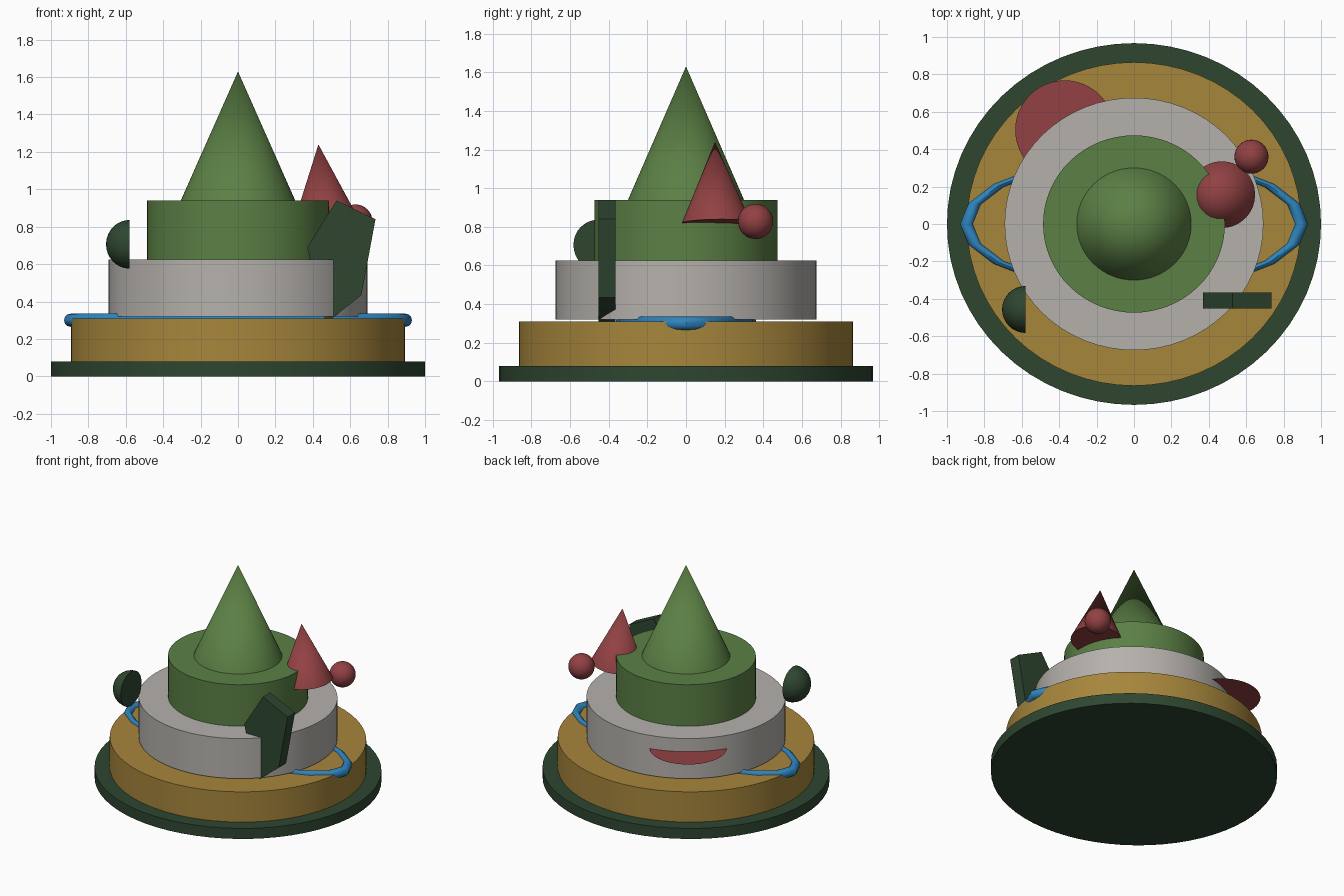
import bpy, bmesh, math
from mathutils import Vector, Matrix

if "Cube" in bpy.data.objects:
    bpy.data.objects.remove(bpy.data.objects["Cube"])


def srgb(name, r, g, b):
    lin = [((c / 255 + 0.055) / 1.055) ** 2.4 for c in (r, g, b)]
    m = bpy.data.materials.new(name)
    m.diffuse_color = (*lin, 1)
    m.use_nodes = True
    m.node_tree.nodes["Principled BSDF"].inputs["Base Color"].default_value = m.diffuse_color
    return m


GREEN = srgb("leaf green", 91, 128, 69)
DARK = srgb("dark green", 46, 70, 48)
GOLD = srgb("ochre", 167, 134, 60)
GREY = srgb("warm grey", 181, 177, 172)
RED = srgb("muted red", 146, 65, 67)
BLUE = srgb("sky blue", 46, 132, 190)


def make(name, bm, mat, smooth=True):
    bmesh.ops.recalc_face_normals(bm, faces=bm.faces)
    me = bpy.data.meshes.new(name)
    bm.to_mesh(me)
    bm.free()
    ob = bpy.data.objects.new(name, me)
    bpy.context.collection.objects.link(ob)
    me.materials.append(mat)
    if smooth:
        bpy.ops.object.select_all(action='DESELECT')
        ob.select_set(True)
        bpy.context.view_layer.objects.active = ob
        bpy.ops.object.shade_smooth_by_angle(angle=math.radians(35))
    return ob


def frustum(name, mat, rx, ry, z0, z1, top=1.0):
    """Upright elliptical cylinder, or a cone when top is 0."""
    bm = bmesh.new()
    bmesh.ops.create_cone(bm, cap_ends=True, segments=64, radius1=1, radius2=top, depth=1)
    bmesh.ops.scale(bm, vec=(rx, ry, z1 - z0), verts=bm.verts)
    bmesh.ops.translate(bm, vec=(0, 0, (z0 + z1) / 2), verts=bm.verts)
    return make(name, bm, mat)


# Stacked tiers and central spire
frustum("base_plate", DARK, 1.0, 0.967, 0, 0.08)
frustum("lower_tier", GOLD, 0.894, 0.865, 0.08, 0.31)
frustum("middle_tier", GREY, 0.692, 0.675, 0.32, 0.625)
frustum("upper_tier", GREEN, 0.486, 0.474, 0.625, 0.94)
frustum("spire", GREEN, 0.306, 0.3, 0.94, 1.63, top=0)

# Leaning red cone
foot, tip = Vector((0.47, 0.157, 0.822)), Vector((0.43, 0.15, 1.24))
axis = tip - foot
bm = bmesh.new()
bmesh.ops.create_cone(bm, cap_ends=True, segments=48, radius1=0.178, radius2=0, depth=axis.length)
turn = axis.to_track_quat('Z', 'Y').to_matrix().to_4x4()
bmesh.ops.transform(bm, matrix=Matrix.Translation((foot + tip) / 2) @ turn, verts=bm.verts)
make("leaning_cone", bm, RED)

# Red ball
bm = bmesh.new()
bmesh.ops.create_uvsphere(bm, u_segments=32, v_segments=16, radius=0.091)
bmesh.ops.translate(bm, vec=(0.628, 0.36, 0.828), verts=bm.verts)
make("ball", bm, RED)

# Thin red disc set into the middle tier
bm = bmesh.new()
bmesh.ops.create_circle(bm, cap_ends=True, segments=48, radius=0.265)
bmesh.ops.translate(bm, vec=(-0.37, 0.503, 0.525), verts=bm.verts)
make("flat_disc", bm, RED, smooth=False)

# Half dome with its flat side facing +x
bm = bmesh.new()
bmesh.ops.create_uvsphere(bm, u_segments=32, v_segments=16, radius=0.13)
bmesh.ops.rotate(bm, matrix=Matrix.Rotation(math.pi / 2, 3, 'Y'), verts=bm.verts)
cut = bmesh.ops.bisect_plane(bm, geom=bm.verts[:] + bm.edges[:] + bm.faces[:], dist=1e-5,
                             plane_co=(0, 0, 0), plane_no=(1, 0, 0), clear_outer=True)
bmesh.ops.holes_fill(bm, edges=[e for e in bm.edges if e.is_boundary])
bmesh.ops.scale(bm, vec=(0.965, 0.965, 1), verts=bm.verts)
bmesh.ops.translate(bm, vec=(-0.58, -0.457, 0.706), verts=bm.verts)
make("half_dome", bm, DARK)

# Flattened blue ring
bm = bmesh.new()
N, M = 20, 12
rings = []
for i in range(N):
    a = 2 * math.pi * i / N
    ring = []
    for j in range(M):
        b = 2 * math.pi * j / M
        r = 0.895 + 0.035 * math.cos(b)
        ring.append(bm.verts.new((r * math.cos(a), 0.39 * r * math.sin(a), 0.3 + 0.035 * math.sin(b))))
    rings.append(ring)
for i in range(N):
    p, q = rings[i], rings[(i + 1) % N]
    for j in range(M):
        k = (j + 1) % M
        bm.faces.new((p[j], q[j], q[k], p[k]))
make("oval_ring", bm, BLUE)

# Five-sided upright slab
bm = bmesh.new()
outline = [(0.527, 0.94), (0.735, 0.84), (0.66, 0.435), (0.47, 0.283), (0.37, 0.69)]
face = bm.faces.new([bm.verts.new((x, -0.453, z)) for x, z in outline])
ext = bmesh.ops.extrude_face_region(bm, geom=[face], use_keep_orig=True)
bmesh.ops.translate(bm, vec=(0, 0.088, 0),
                    verts=[v for v in ext["geom"] if isinstance(v, bmesh.types.BMVert)])
make("upright_slab", bm, DARK, smooth=False)
